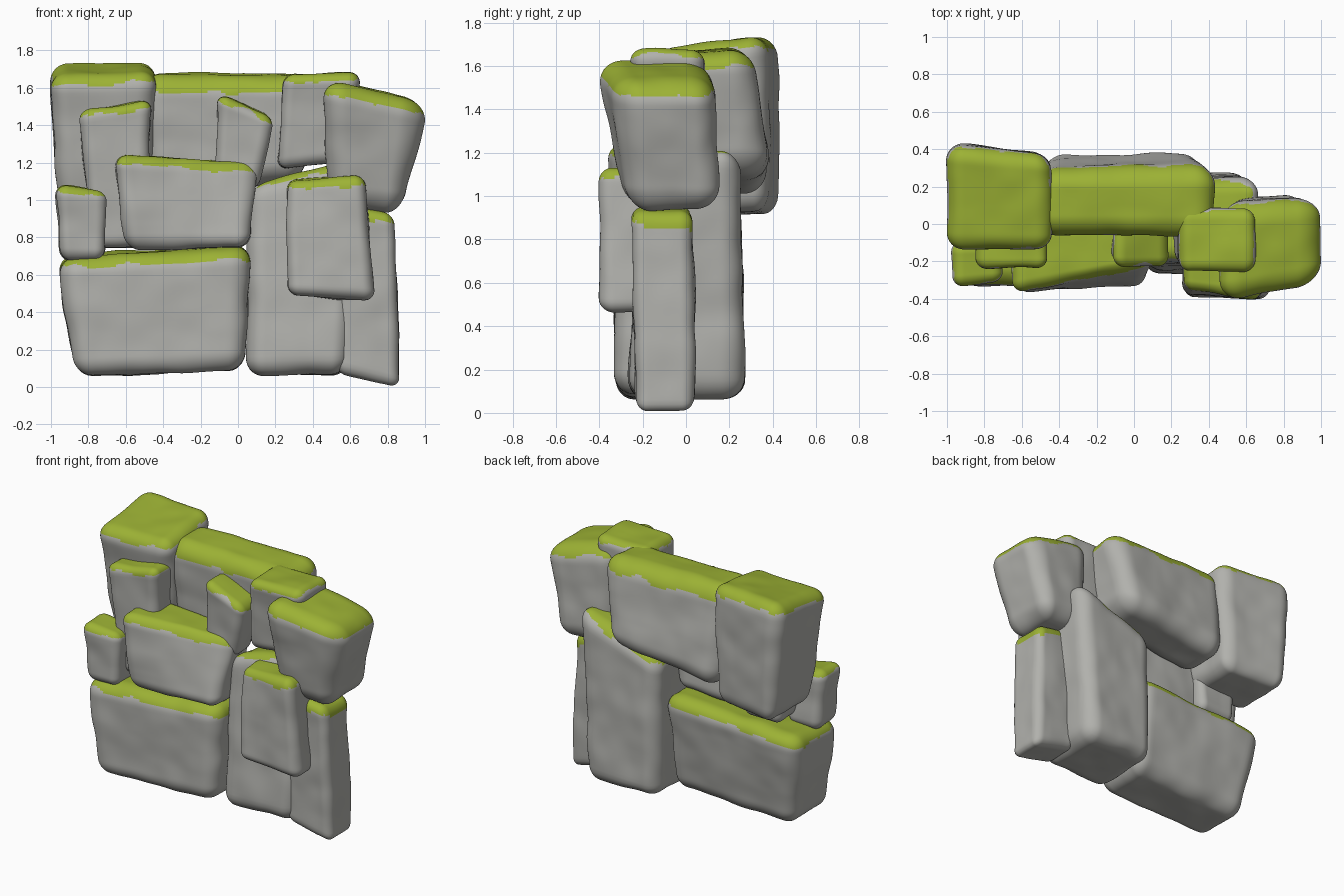
import bpy, bmesh
from mathutils import Vector, noise

if "Cube" in bpy.data.objects:
    bpy.data.objects.remove(bpy.data.objects["Cube"])


def material(name, rgb):
    m = bpy.data.materials.new(name)
    m.diffuse_color = (*rgb, 1)
    m.use_nodes = True
    m.node_tree.nodes["Principled BSDF"].inputs["Base Color"].default_value = m.diffuse_color
    return m


ROCK = material("grey_rock", (0.44, 0.44, 0.415))
MOSS = material("green_moss", (0.335, 0.445, 0.035))


def lerp(a, b, t):
    return a + (b - a) * t


def stone(name, bl, br, tr, tl, front, back, rise=0.0, skew=0.0, back_skew=0.0,
          drop=0.0, radius=0.08, moss=0.06):
    """Rounded, slightly lumpy block. bl..tl are (x, z) front-view corners;
    front/back are y at (bottom, top); rise lifts the rear top edge;
    skew/back_skew shift the right end of the front/rear in y;
    drop lowers the rear top left corner."""
    bl, br, tr, tl = map(Vector, (bl, br, tr, tl))
    size = Vector(((br - bl).length * .5 + (tr - tl).length * .5,
                   (back[0] + back[1] - front[0] - front[1]) / 2,
                   (tl - bl).length * .5 + (tr - br).length * .5))
    radius = min(radius, min(size) * 0.42)
    r = [2 * radius / s for s in size]
    seed = Vector((bl.x * 7, tr.y * 5, front[0] * 9))

    bm = bmesh.new()
    bmesh.ops.create_cube(bm, size=2)
    bmesh.ops.subdivide_edges(bm, edges=bm.edges[:], cuts=39, use_grid_fill=True)
    depth = {}
    for v in bm.verts:
        # round the unit cube's edges
        inner = Vector([max(-1 + r[i], min(1 - r[i], v.co[i])) for i in range(3)])
        d = Vector([(v.co[i] - inner[i]) / r[i] for i in range(3)])
        d.normalize()
        p = Vector([inner[i] + r[i] * d[i] for i in range(3)])
        u, w, t = (p.x + 1) / 2, (p.y + 1) / 2, (p.z + 1) / 2
        # warp it into the slanted block
        xz = lerp(lerp(bl, br, u), lerp(tl, tr, u), t)
        yf = lerp(front[0], front[1], t) + skew * u * t
        yb = lerp(back[0], back[1], t) + back_skew * u
        co = Vector((xz.x, lerp(yf, yb, w),
                     xz.y + rise * w * t - drop * w * t * (1 - u)))
        # chiselled lumps
        n = noise.noise(co * 3.2 + seed) * 0.014 + noise.noise(co * 7 + seed) * 0.006
        co += d * n
        co.z = max(co.z, 0)
        v.co = co
        edge = moss + 0.035 * noise.noise(co * 6 + seed) + 0.012 * noise.noise(co * 17)
        depth[v] = (1 - t) * size.z - edge
    # moss covers the top and laps over the rim
    for f in bm.faces:
        f.smooth = True
        f.material_index = 1 if sum(depth[v] for v in f.verts) < 0 else 0
    me = bpy.data.meshes.new(name)
    bm.to_mesh(me)
    bm.free()
    me.materials.append(ROCK)
    me.materials.append(MOSS)
    ob = bpy.data.objects.new(name, me)
    bpy.context.collection.objects.link(ob)


# bottom course
stone("lower_left_block", (-.87, .055), (.04, .09), (.07, .75), (-.97, .69),
      (-.33, -.33), (.09, .18), rise=.02, radius=.10)
stone("lower_middle_slab", (.05, .06), (.59, .06), (.67, 1.22), (.05, 1.10),
      (-.27, -.20), (.27, .25), rise=.03, drop=.14, radius=.10, moss=.04)
stone("lower_right_post", (.52, .08), (.87, -.01), (.835, .92), (.54, .99),
      (-.235, -.25), (.04, .03), radius=.06, moss=.065)
# middle course
stone("front_right_slab", (.265, .49), (.735, .46), (.675, 1.13), (.255, 1.11),
      (-.40, -.35), (-.12, -.15), skew=-.06, radius=.06, moss=.04)
stone("middle_block", (-.60, .73), (.06, .75), (.11, 1.20), (-.67, 1.25),
      (-.35, -.39), (.03, .0), skew=.18, radius=.08, moss=.05)
stone("small_left_stone", (-.95, .68), (-.715, .68), (-.69, 1.05), (-.975, 1.08),
      (-.31, -.34), (-.08, -.10), skew=.03, radius=.06, moss=.035)
# upper course
stone("upper_left_stone", (-.78, .74), (-.50, .75), (-.46, 1.54), (-.85, 1.48),
      (-.20, -.245), (.10, .06), radius=.06, moss=.045)
stone("upper_middle_stone", (-.12, 1.14), (.10, 1.06), (.20, 1.44), (-.11, 1.57),
      (-.19, -.24), (.02, .0), radius=.06, moss=.035)
# top course
stone("top_left_block", (-.95, .91), (-.49, .93), (-.43, 1.67), (-1.01, 1.66),
      (-.03, -.15), (.44, .425), rise=.08, back_skew=-.06, radius=.09, moss=.055)
stone("top_middle_block", (-.48, 1.0), (.35, 1.11), (.45, 1.66), (-.53, 1.67),
      (-.02, -.07), (.385, .30), rise=.02, radius=.12, moss=.085)
stone("top_right_middle_stone", (.21, 1.165), (.58, 1.21), (.65, 1.675), (.24, 1.67),
      (-.20, -.26), (.06, .085), radius=.06, moss=.035)
stone("top_right_block", (.50, .96), (.88, .93), (1.02, 1.52), (.44, 1.66),
      (-.27, -.455), (.12, .10), skew=.13, back_skew=.05, radius=.12, moss=.075)
